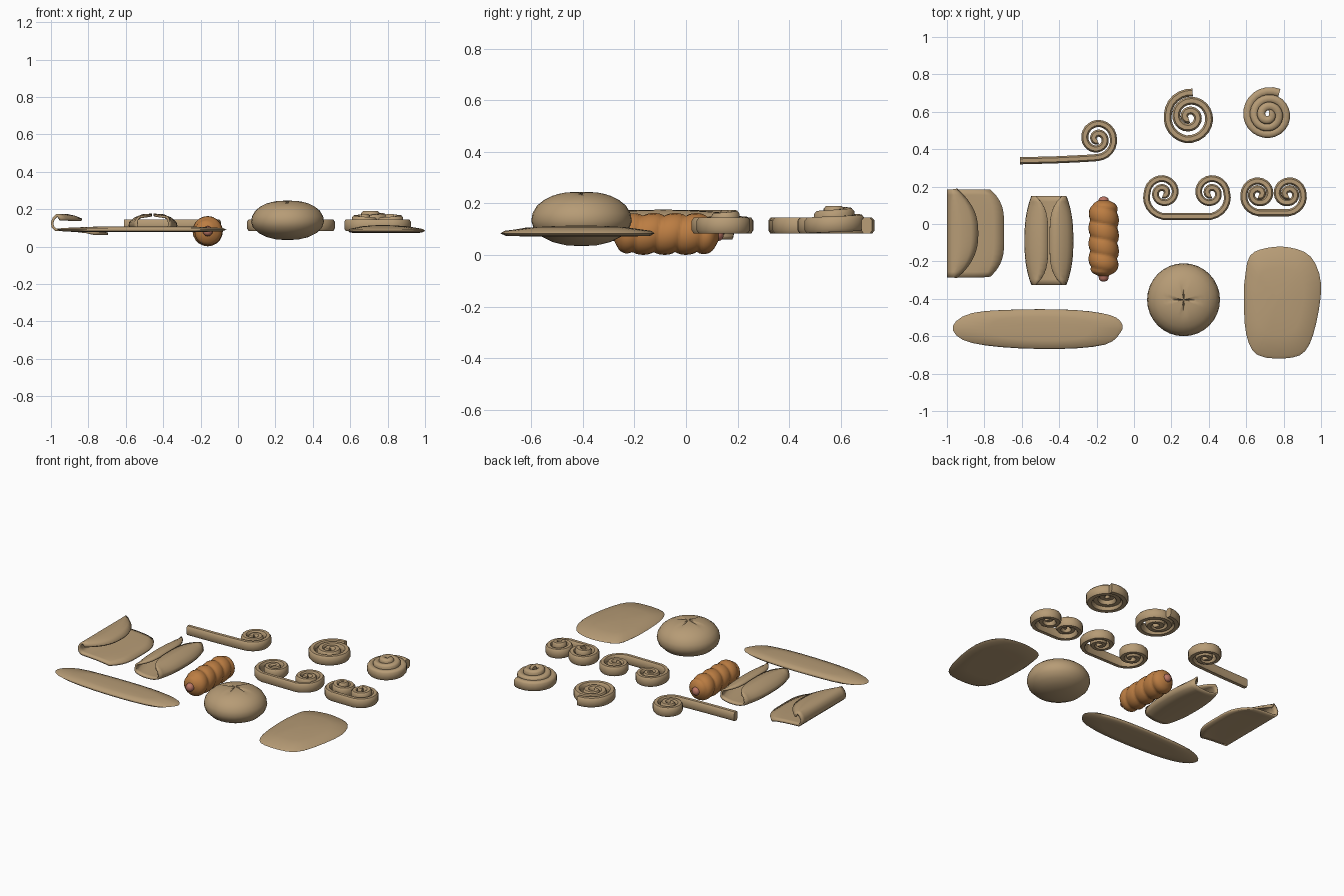
import bpy, math
from mathutils import Vector

if "Cube" in bpy.data.objects:
    bpy.data.objects.remove(bpy.data.objects["Cube"])


def material(name, rgb):
    m = bpy.data.materials.new(name)
    m.diffuse_color = (*rgb, 1)
    m.use_nodes = True
    m.node_tree.nodes["Principled BSDF"].inputs["Base Color"].default_value = m.diffuse_color
    return m


DOUGH = material("raw_dough", (0.47, 0.33, 0.18))
BAKED = material("baked_crust", (0.50, 0.205, 0.055))
PINK = material("sausage_pink", (0.50, 0.18, 0.13))


def build(name, verts, faces, mat, angle=50):
    me = bpy.data.meshes.new(name)
    me.from_pydata(verts, [], faces)
    me.materials.append(mat)
    me.shade_smooth()
    me.set_sharp_from_angle(angle=math.radians(angle))
    ob = bpy.data.objects.new(name, me)
    bpy.context.collection.objects.link(ob)
    return ob


def loft(name, rings, mat, angle=50):
    """Join closed rings of equal length and cap both ends."""
    n = len(rings[0])
    verts = [p for r in rings for p in r]
    faces = [tuple(reversed(range(n)))]
    for i in range(len(rings) - 1):
        for j in range(n):
            k = (j + 1) % n
            faces.append((i*n + j, i*n + k, (i+1)*n + k, (i+1)*n + j))
    faces.append(tuple(range((len(rings) - 1)*n, len(rings)*n)))
    return build(name, verts, faces, mat, angle)


def smooth_loop(pts, steps=3):
    """Closed Catmull-Rom curve through 2D points."""
    out, n = [], len(pts)
    for i in range(n):
        a, b, c, d = (Vector(pts[(i + k) % n]) for k in (-1, 0, 1, 2))
        for s in range(steps):
            t = s/steps
            out.append(0.5*(2*b + (c - a)*t + (2*a - 5*b + 4*c - d)*t*t
                            + (3*b - a - 3*c + d)*t**3))
    return out


def slab(name, outline, zs):
    """Rolled-out sheet: outline scaled through a thin lens profile."""
    if sum(p[0]*q[1] - q[0]*p[1] for p, q in zip(outline, outline[1:] + outline[:1])) < 0:
        outline = outline[::-1]
    loop = smooth_loop(outline)
    c = sum(loop, Vector((0, 0)))/len(loop)
    rings = []
    for s, z in zip((0.03, 0.6, 0.93, 1.0, 0.95, 0.6, 0.3, 0.03), zs):
        rings.append([(*(c + (p - c)*s), z) for p in loop])
    return loft(name, rings, DOUGH, 80)


# Flat rolled sheets
slab("flat_sheet",
     [(.62, -.17), (.71, -.128), (.83, -.125), (.945, -.175), (1.0, -.32), (.973, -.535),
      (.915, -.68), (.81, -.718), (.66, -.70), (.60, -.59), (.587, -.40), (.593, -.29)],
     (.072, .072, .074, .084, .094, .108, .113, .115))
slab("long_flat_sheet",
     [(-.968, -.545), (-.866, -.476), (-.61, -.457), (-.315, -.460), (-.128, -.487),
      (-.066, -.53), (-.072, -.58), (-.155, -.645), (-.395, -.668), (-.716, -.658), (-.914, -.62)],
     (.078, .078, .08, .09, .099, .106, .108, .108))

# Round bun with a cross cut dented into the top
SEG = 32
bun = []
profile = [(.01, .035), (.06, .038), (.11, .05), (.155, .072), (.185, .102), (.195, .132),
           (.19, .162), (.172, .192), (.145, .214), (.115, .229), (.09, .237), (.065, .242),
           (.04, .244), (.02, .245), (.004, .245)]
for r, z in profile:
    ring = []
    for j in range(SEG):
        a = 2*math.pi*j/SEG
        dent = 0.014*(1 - r/.1) + .003 if z > .2 and r < .1 and j % 8 == 0 else 0
        ring.append((.265 + r*math.cos(a), -.405 + r*math.sin(a), z - dent))
    bun.append(ring)
loft("scored_bun", bun, DOUGH, 60)


# Curled ropes
def spiral(cx, cy, start, radii, turn=1, lift=0.0, q=6):
    """Inward spiral; radii are given at each quarter turn."""
    out, n = [], len(radii) - 1
    for i in range(n*q + 1):
        k = min(i//q, n - 1)
        f = i/q - k
        r = radii[k]*(1 - f) + radii[k + 1]*f
        a = math.radians(start) + turn*math.pi/2*i/q
        t = max(0, min(1, (i/(n*q) - .2)/.6))
        out.append(Vector((cx + r*math.cos(a), cy + r*math.sin(a), lift*t)))
    return out


def rope(name, path, w=.019, h=.031, z=.115):
    """Sweep an upright rounded strip along the path."""
    sect = [(-1, -.6), (-.6, -1), (.6, -1), (1, -.6), (1, .6), (.55, .97), (-.55, .97), (-1, .6)]
    rings = []
    for i, p in enumerate(path):
        t = path[min(i + 1, len(path) - 1)] - path[max(i - 1, 0)]
        side = Vector((t.y, -t.x, 0)).normalized()
        rings.append([p + side*u*w + Vector((0, 0, z + v*h)) for u, v in sect])
    return loft(name, rings, DOUGH, 50)


def double_curl(name, cx, dx, cy, radii, lift, w):
    right = spiral(cx + dx, cy, -90, radii, 1, lift)
    left = [Vector((2*cx - p.x, p.y, p.z)) for p in right]
    rope(name, left[::-1] + right, w)


curl = spiral(-.195, .455, -90, (.10, .085, .083, .068, .053, .04, .03, .02, .01))
rope("curl_with_tail", [Vector((-.61, .338, 0)), Vector((-.42, .343, 0)),
                        Vector((-.27, .35, 0))] + curl)
rope("single_spiral", spiral(.295, .572, 82, (.132, .115, .12, .108, .088, .07, .057,
                                              .047, .035, .025, .012)), .021)
rope("raised_spiral_bun", spiral(.717, .583, 63, (.132, .115, .103, .098, .09, .078, .068, .06,
                                                  .05, .04, .03, .02, .01), 1, .046), .022)
double_curl("open_double_curl", .283, .128, .165,
            (.125, .085, .078, .065, .05, .04, .03, .02, .01), 0, .018)
double_curl("tight_double_curl", .746, .08, .16,
            (.10, .078, .07, .06, .045, .038, .028, .02, .01), .03, .019)


# Folded sheets
def sheet(name, row, ny, thick):
    rows = [row(-1 + 2*i/(ny - 1)) for i in range(ny)]
    n = len(rows[0])
    faces = [(i*n + j, i*n + j + 1, (i+1)*n + j + 1, (i+1)*n + j)
             for i in range(ny - 1) for j in range(n - 1)]
    ob = build(name, [p for r in rows for p in r], faces, DOUGH, 70)
    m = ob.modifiers.new("thickness", 'SOLIDIFY')
    m.thickness, m.offset = thick, 0
    return ob


def half_fold_row(t):
    y = -.05 + .235*t
    right = .28*(1 - .26*abs(t)**4)
    reach = .115*(1 - abs(t)**2.5) + .035
    pts = [(-.975 + right*f, z) for f, z in ((1, .068), (.8, .078), (.55, .084), (.25, .088), (0, .09))]
    pts += [(-.990, .105), (-.994, .128), (-.985, .15), (-.97, .165)]
    pts += [(-.985 + reach*f, z) for f, z in ((.45, .168), (.75, .158), (1, .143))]
    return [(x, y*(1 - .06*max(0, (x + .8)/.11)), z) for x, z in pts]


def full_fold_row(t):
    y = -.088 + .237*t
    hw = .125 - .037*abs(t)**2.5
    tip = .004 + .065*abs(t)**4
    rise = .012*(1 - t*t)
    half = [(tip, .158 + rise), (tip + (hw - tip)*.4, .156 + rise), (tip + (hw - tip)*.75, .145 + rise/2),
            (hw*.97, .128), (hw, .113), (hw*.9, .099), (hw*.6, .09), (hw*.3, .086)]
    left = [(-x, z) for x, z in half]
    return [(-.455 + x, y, z) for x, z in left + [(0, .085)] + half[::-1]]


sheet("half_folded_sheet", half_fold_row, 17, .014)
sheet("double_folded_sheet", full_fold_row, 17, .012)


# Sausage wrapped in a helical strip of baked dough
def lathe_y(name, stations, mat, n=20, helix=False):
    rings = []
    for y, r in stations:
        ring = []
        for j in range(n):
            a = 2*math.pi*j/n
            k = 1
            if helix:
                k = .83 + .17*math.sqrt(abs(math.sin(math.pi*(y + .27)/.083 + a/2)))
            ring.append((-.162 + r*k*math.cos(a), y, .082 - r*k*math.sin(a)))
        rings.append(ring)
    return loft(name, rings, mat, 80)


wrap = []
for i in range(49):
    t = -1 + 2*i/48
    wrap.append((-.076 + .202*t, .081*max(.35, (1 - abs(t)**9)**.5)))
lathe_y("wrapped_dough", wrap, BAKED, 20, True)
lathe_y("sausage", [(-.307, .008), (-.303, .019), (-.292, .026), (-.27, .028), (.12, .028),
                    (.133, .026), (.142, .019), (.146, .008)], PINK, 12)
